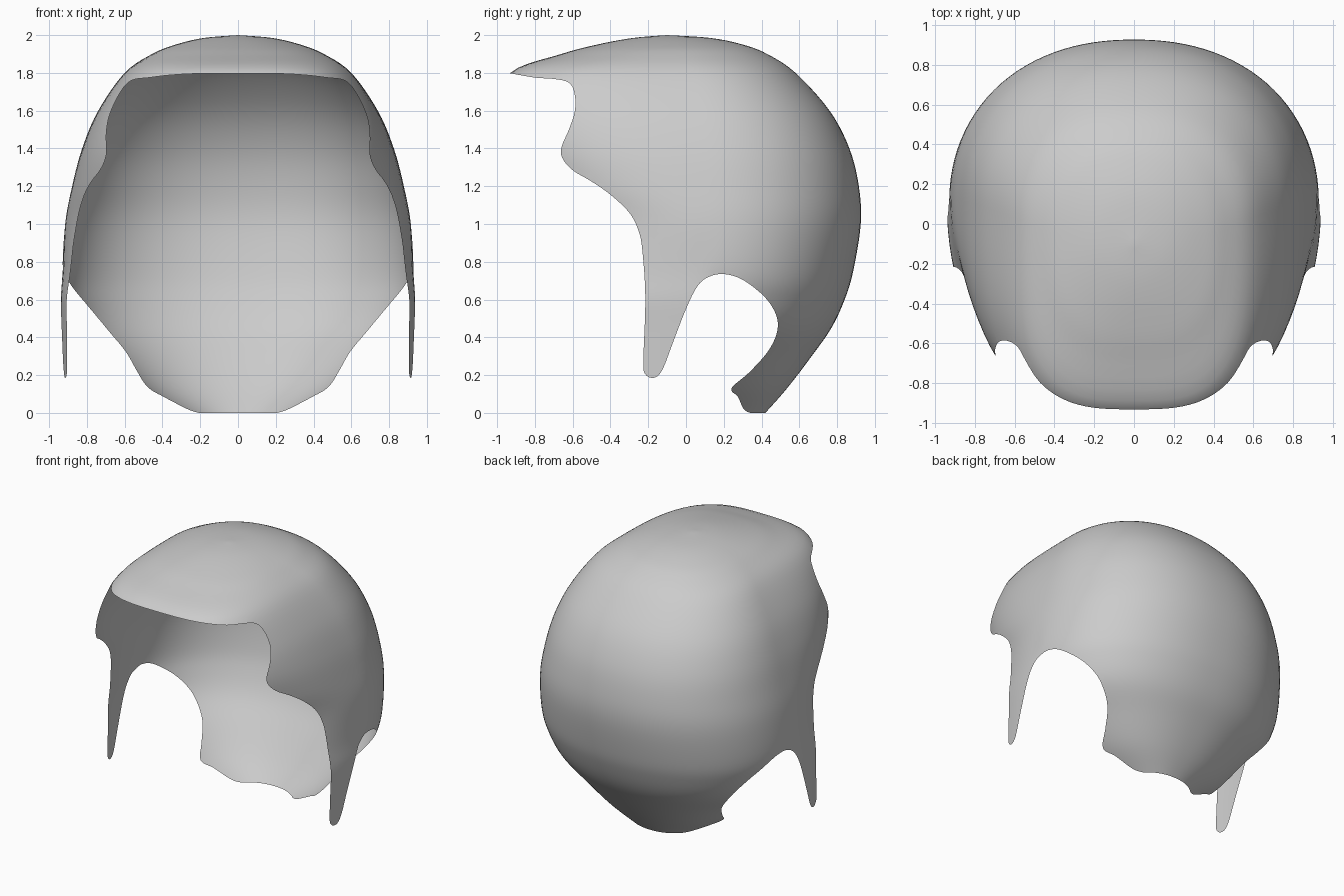
import bpy, bmesh, math

if "Cube" in bpy.data.objects:
    bpy.data.objects.remove(bpy.data.objects["Cube"])

# Horizontal sections of the full head dome:
# z, centre y, half width front, half width back, front y, back y, front squareness
ROWS = [
    (-.05, .10, .94, .22, -1.1, .37, 2.0),
    (0.0, .10, .94, .29, -1.1, .42, 2.0),
    (.13, .10, .94, .49, -1.1, .535, 2.0),
    (.30, .10, .94, .67, -1.1, .665, 2.0),
    (.45, .10, .94, .82, -1.1, .77, 2.0),
    (.60, .10, .94, .895, -1.1, .84, 2.0),
    (.75, .10, .928, .928, -1.0, .885, 2.0),
    (1.0, .12, .915, .915, -.88, .925, 2.1),
    (1.2, .12, .878, .878, -.93, .915, 2.5),
    (1.4, .11, .825, .825, -.98, .865, 2.8),
    (1.6, .08, .74, .74, -.98, .76, 3.0),
    (1.8, .03, .60, .60, -.93, .58, 3.2),
    (1.9, -.03, .455, .455, -.66, .43, 2.8),
    (1.95, -.06, .33, .33, -.47, .30, 2.4),
    (1.985, -.08, .18, .18, -.28, .13, 2.0),
    (2.0, -.10, 0, 0, -.10, -.10, 2.0),
]
# Side view hairline (y, z): brow, temple, sideburn, ear opening, nape
EDGE = [
    (-.93, 1.798), (-.8, 1.775), (-.7, 1.768), (-.62, 1.748), (-.59, 1.69),
    (-.588, 1.6), (-.62, 1.5), (-.658, 1.41), (-.655, 1.35), (-.6, 1.285),
    (-.5, 1.225), (-.4, 1.155), (-.3, 1.06), (-.25, .96), (-.23, .85),
    (-.215, .6), (-.226, .27), (-.215, .205), (-.18, .185), (-.145, .2),
    (-.115, .25), (-.07, .37), (0, .55), (.06, .67), (.12, .72),
    (.2, .735), (.3, .705), (.42, .61), (.48, .51), (.48, .42),
    (.43, .32), (.33, .21), (.24, .13), (.275, .085), (.305, .02), (.34, 0),
]


def smooth(points, steps):
    """Catmull-Rom curve through tuples of any size."""
    out = []
    for i in range(len(points) - 1):
        a, b = points[max(i - 1, 0)], points[i]
        c, d = points[i + 1], points[min(i + 2, len(points) - 1)]
        for s in range(steps):
            t = s / steps
            out.append(tuple(
                .5 * (2 * q + (r - p) * t + (2 * p - 5 * q + 4 * r - w) * t * t
                      + (3 * q - p - 3 * r + w) * t ** 3)
                for p, q, r, w in zip(a, b, c, d)))
    out.append(points[-1])
    return out


def finish(bm, name, index):
    bmesh.ops.recalc_face_normals(bm, faces=bm.faces[:])
    for f in bm.faces:
        f.smooth = True
        f.material_index = index
    me = bpy.data.meshes.new(name)
    bm.to_mesh(me)
    bm.free()
    for m in marks:
        me.materials.append(m)
    ob = bpy.data.objects.new(name, me)
    bpy.context.collection.objects.link(ob)
    return ob


marks = [bpy.data.materials.new("shell_mark"), bpy.data.materials.new("cut_mark")]

# Closed dome lofted through the sections
N = 112
bm = bmesh.new()
rings = []
for z, c, wf, wb, fy, by, nf in smooth(ROWS, 5)[:-1]:
    ring = []
    for k in range(N):
        a = 2 * math.pi * k / N
        co, si = math.cos(a), math.sin(a)
        back = si > 1e-6
        n = 2.2 if back else nf
        r = (abs(co) ** n + abs(si) ** n) ** (-1 / n)
        x = (wb if back else wf) * r * co
        y = c + (by - c if back else c - fy) * r * si
        ring.append(bm.verts.new((x, y, z)))
    rings.append(ring)
top = bm.verts.new((0, -.1, 2))
for lo, hi in zip(rings, rings[1:]):
    for k in range(N):
        j = (k + 1) % N
        bm.faces.new((lo[k], lo[j], hi[j], hi[k]))
for k in range(N):
    bm.faces.new((rings[-1][k], rings[-1][(k + 1) % N], top))
bm.faces.new(rings[0])
hair = finish(bm, "hair_shell", 0)

# Side-profile prism that trims the dome
bm = bmesh.new()
outline = smooth(EDGE, 4) + [(1.3, 0), (1.3, 2.3), (-1.3, 2.3), (-1.3, 1.8)]
left = [bm.verts.new((-1.3, y, z)) for y, z in outline]
right = [bm.verts.new((1.3, y, z)) for y, z in outline]
bm.faces.new(left)
bm.faces.new(right)
for k in range(len(outline)):
    j = (k + 1) % len(outline)
    bm.faces.new((left[k], left[j], right[j], right[k]))
cutter = finish(bm, "hairline_cutter", 1)
cutter.hide_render = True

mod = hair.modifiers.new("trim", 'BOOLEAN')
mod.operation = 'INTERSECT'
mod.solver = 'EXACT'
mod.object = cutter
dg = bpy.context.evaluated_depsgraph_get()
result = bpy.data.meshes.new_from_object(hair.evaluated_get(dg))
hair.modifiers.clear()

# Keep only the outer skin, dropping the faces left by the cutter
bm = bmesh.new()
bm.from_mesh(result)
bmesh.ops.delete(bm, geom=[f for f in bm.faces if f.material_index == 1], context='FACES')
bmesh.ops.remove_doubles(bm, verts=bm.verts[:], dist=1e-5)
for f in bm.faces:
    f.smooth = True
bm.to_mesh(result)
bm.free()
result.materials.clear()
hair.data = result
bpy.data.objects.remove(cutter)
for m in marks:
    bpy.data.materials.remove(m)
